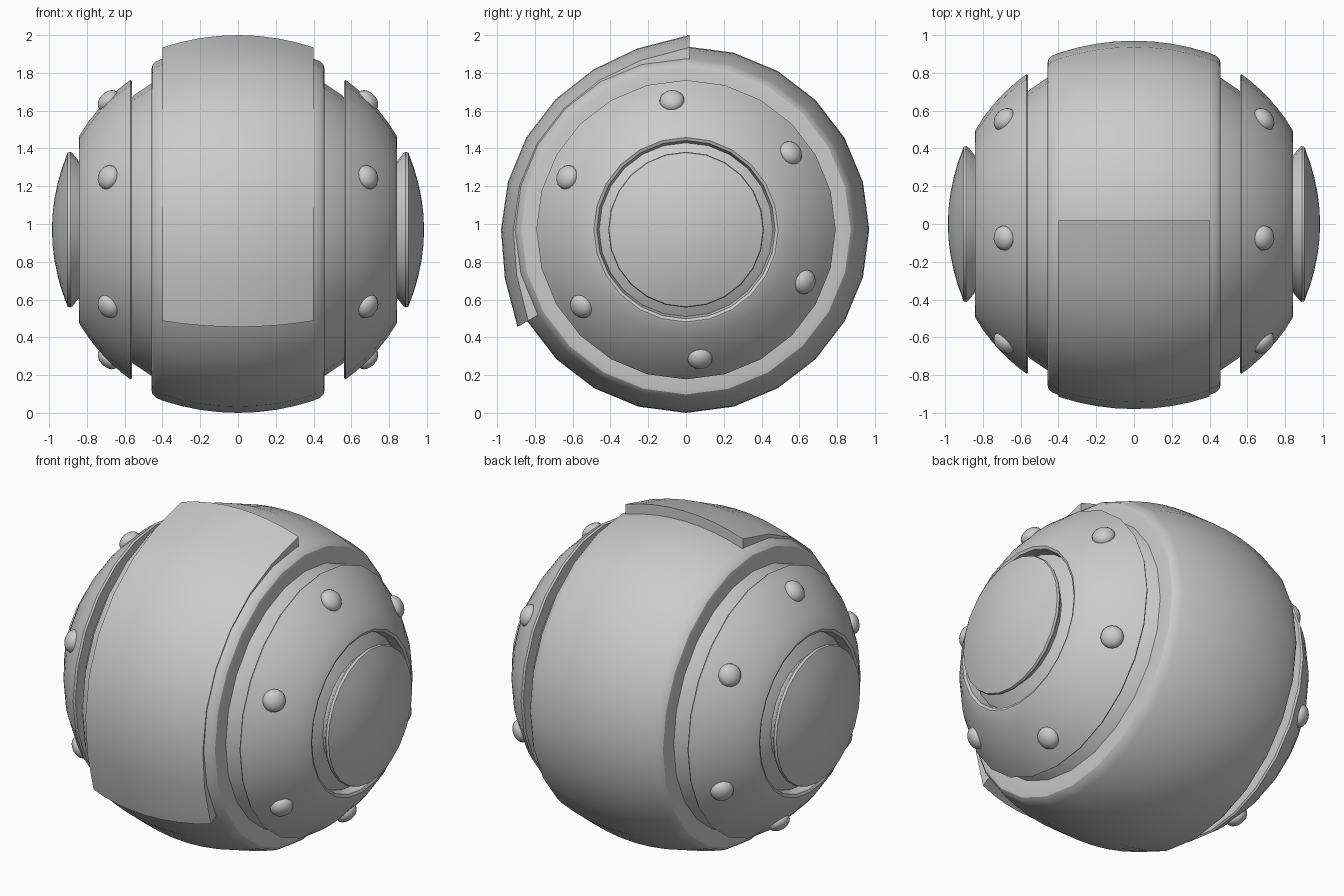
import bpy, bmesh
from math import sin, cos, sqrt, radians
from mathutils import Vector, Matrix

if "Cube" in bpy.data.objects:
    bpy.data.objects.remove(bpy.data.objects["Cube"])

CZ = 0.97      # height of the ball centre; the ball's axis runs along x
SEG = 24


def finish(name, bm, mirror=False, angle=32):
    bmesh.ops.remove_doubles(bm, verts=bm.verts, dist=1e-5)
    bmesh.ops.recalc_face_normals(bm, faces=bm.faces)
    me = bpy.data.meshes.new(name)
    bm.to_mesh(me)
    bm.free()
    ob = bpy.data.objects.new(name, me)
    bpy.context.collection.objects.link(ob)
    bpy.ops.object.select_all(action='DESELECT')
    ob.select_set(True)
    bpy.context.view_layer.objects.active = ob
    bpy.ops.object.shade_smooth_by_angle(angle=radians(angle))
    if mirror:
        ob.modifiers.new("Mirror", 'MIRROR').use_axis = (True, False, False)
    return ob


def point(x, r, a):
    return (x, r * cos(a), CZ + r * sin(a))


def revolve(name, profile, closed=False, mirror=False):
    """Spin an (x, radius) profile round the x axis."""
    bm = bmesh.new()
    rings = [[bm.verts.new(point(x, r, radians(360 / SEG * i))) for i in range(SEG)]
             for x, r in profile]
    pairs = list(zip(rings, rings[1:]))
    if closed:
        pairs.append((rings[-1], rings[0]))
    for a, b in pairs:
        for i in range(SEG):
            j = (i + 1) % SEG
            bm.faces.new((a[i], a[j], b[j], b[i]))
    bmesh.ops.remove_doubles(bm, verts=bm.verts, dist=1e-5)
    return finish(name, bm, mirror)


def sphere_arc(R, x0, x1, n):
    xs = [x0 + (x1 - x0) * i / n for i in range(n + 1)]
    return [(x, sqrt(max(0, R * R - x * x))) for x in xs]


def band_radius(x):
    return 0.97 - 1.26 + sqrt(1.26 ** 2 - x * x)


# Inner core seen in the grooves
revolve("inner_core", [(-0.9 * cos(radians(15 * i / 2)), 0.9 * sin(radians(15 * i / 2)))
                       for i in range(25)])

# Wide centre band with rounded shoulders
half = [(0.1 * i, band_radius(0.1 * i)) for i in range(5)]
half += [(0.435, 0.89), (0.453, 0.872), (0.458, 0.85), (0.458, 0.70)]
revolve("centre_band", [(-x, r) for x, r in reversed(half[1:])] + half, closed=True)

# Side rings
revolve("side_ring", [(0.56, 0.62), (0.56, 0.785)] + sphere_arc(0.976, 0.57, 0.838, 6)
        + [(0.842, 0.488), (0.835, 0.472), (0.78, 0.46)], closed=True, mirror=True)

# Domed end caps with undercut rims
dome = [(0.902 + 0.083 * (1 - (r / 0.408) ** 2), r)
        for r in (0.408, 0.33, 0.25, 0.16, 0.08, 0)]
revolve("end_cap", [(0.77, 0.33), (0.84, 0.36), (0.878, 0.407), (0.888, 0.412)] + dome,
        mirror=True)

# Rivets on the side rings
bm = bmesh.new()
for k in range(6):
    n = Vector(point(0.69, 0.69, radians(36.2 + 60 * k))) - Vector((0, 0, CZ))
    rot = n.to_track_quat('Z', 'Y').to_matrix().to_4x4()
    m = (Matrix.Translation(Vector((0, 0, CZ)) + n * 0.995) @ rot
         @ Matrix.Diagonal((0.066, 0.066, 0.045, 1)))
    bmesh.ops.create_uvsphere(bm, u_segments=16, v_segments=10, radius=1, matrix=m)
finish("rivets", bm, mirror=True, angle=40)

# Curved front plate that lifts off the band at both ends
bm = bmesh.new()
xs = [-0.4 + 0.1 * i for i in range(9)]
outer, inner = [], []
for i in range(9):
    a = radians(90 + 15 * i)
    lift = 0.006 + 0.054 * ((i - 4) / 4) ** 4
    outer.append([bm.verts.new(point(x, band_radius(x) + lift, a)) for x in xs])
    inner.append([bm.verts.new(point(x, band_radius(x) + lift - 0.085, a)) for x in xs])
for i in range(8):
    for j in range(8):
        for g in (outer, inner):
            bm.faces.new((g[i][j], g[i][j + 1], g[i + 1][j + 1], g[i + 1][j]))
    for e in (0, 8):
        bm.faces.new((outer[i][e], outer[i + 1][e], inner[i + 1][e], inner[i][e]))
        bm.faces.new((outer[e][i], outer[e][i + 1], inner[e][i + 1], inner[e][i]))
# the top end reaches slightly past the crown
for row in (outer[0], inner[0]):
    for v in row:
        v.co.y += 0.018
finish("front_plate", bm)
